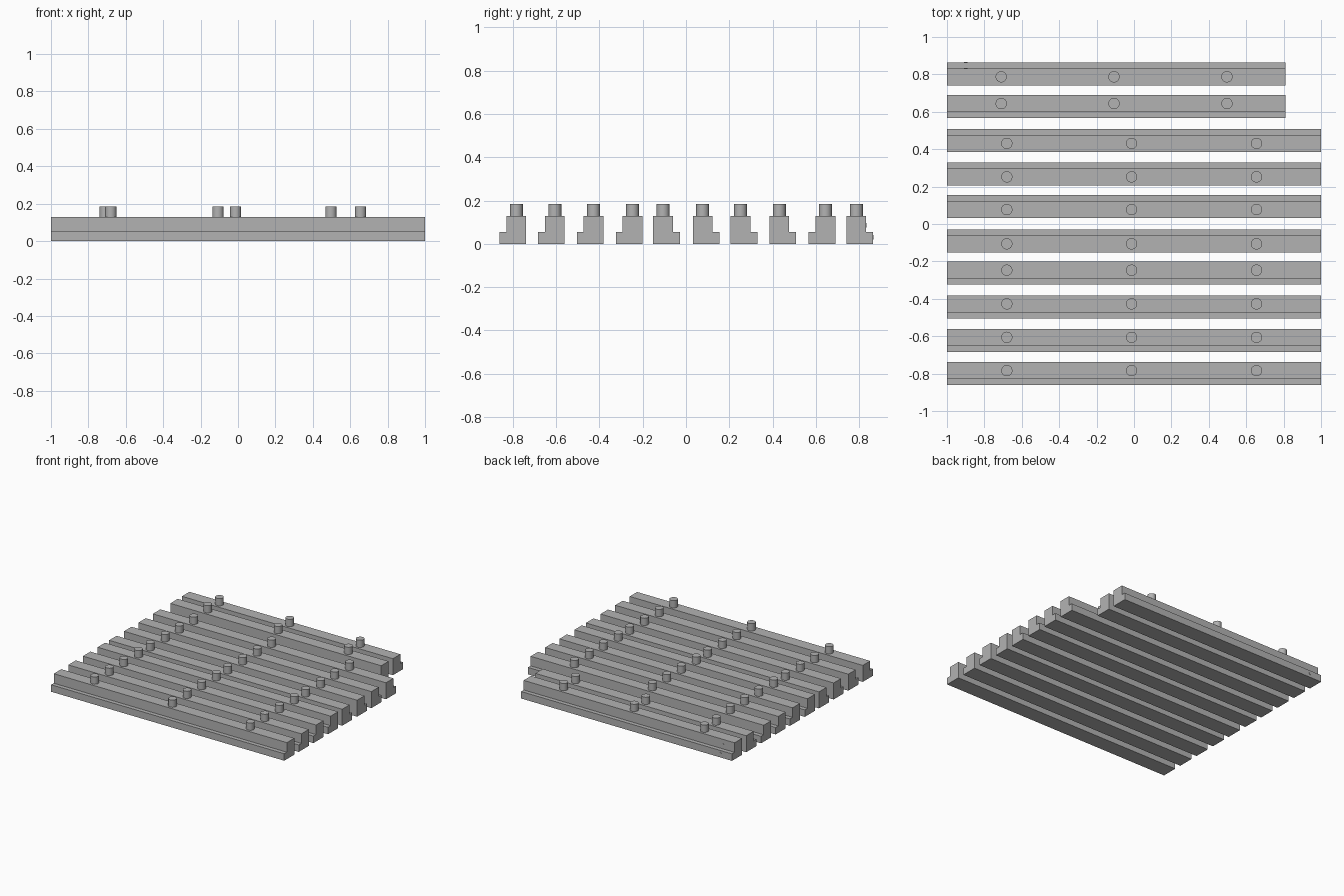
import bpy, bmesh, math

cube = bpy.data.objects.get("Cube")
if cube:
    bpy.data.objects.remove(cube, do_unlink=True)

grey = bpy.data.materials.new("plain_grey")
grey.use_nodes = True
colour = (0.45, 0.45, 0.45, 1)
grey.diffuse_color = colour
grey.node_tree.nodes["Principled BSDF"].inputs["Base Color"].default_value = colour

LEFT_END, WIDTH, LIP = -1.0, 0.123, 0.032
LIP_TOP, BAR_TOP, PIN_TOP, PIN_R = 0.054, 0.128, 0.184, 0.03


def add_bar(name, y_mid, side, right_end):
    """L-profile bar; side is the y direction of the low lip."""
    h = WIDTH / 2
    profile = [(-h, 0), (h, 0), (h, LIP_TOP), (h - LIP, LIP_TOP),
               (h - LIP, BAR_TOP), (-h, BAR_TOP)]
    bm = bmesh.new()
    face = bm.faces.new([bm.verts.new((LEFT_END, y_mid + side * y, z))
                         for y, z in profile])
    ext = bmesh.ops.extrude_face_region(bm, geom=[face])
    verts = [v for v in ext["geom"] if isinstance(v, bmesh.types.BMVert)]
    bmesh.ops.translate(bm, verts=verts, vec=(right_end - LEFT_END, 0, 0))
    bmesh.ops.recalc_face_normals(bm, faces=bm.faces)
    mesh = bpy.data.meshes.new(name)
    bm.to_mesh(mesh)
    bm.free()
    mesh.materials.append(grey)
    bpy.context.collection.objects.link(bpy.data.objects.new(name, mesh))


def add_cylinder(name, radius, depth, location, rotation=(0, 0, 0)):
    bpy.ops.mesh.primitive_cylinder_add(vertices=32, radius=radius, depth=depth,
                                        location=location, rotation=rotation)
    obj = bpy.context.object
    obj.name = name
    obj.data.materials.append(grey)
    bpy.ops.object.shade_smooth_by_angle(angle=math.radians(40))


# Bars from front to back: centre y, lip direction
long_pins, short_pins = (-0.68, -0.013, 0.655), (-0.71, -0.107, 0.497)
bars = [(-0.8, -1), (-0.622, -1), (-0.443, -1), (-0.263, -1), (-0.09, 1),
        (0.093, 1), (0.268, 1), (0.447, 1), (0.628, -1), (0.803, 1)]
for i, (y, side) in enumerate(bars, 1):
    short = i > 8
    add_bar(f"bar_{i}", y, side, 0.81 if short else 1.0)
    # Pins stand on the middle of the raised part
    for j, x in enumerate(short_pins if short else long_pins, 1):
        add_cylinder(f"pin_{i}_{j}", PIN_R, PIN_TOP - BAR_TOP + 0.004,
                     (x, y - side * LIP / 2, (PIN_TOP + BAR_TOP - 0.004) / 2))

# Two tiny fixings at the end of the rear bar
back = bars[-1][0] + WIDTH / 2
for name, y, z in (("lower_fixing", back, 0.03), ("upper_fixing", back - LIP, 0.085)):
    add_cylinder(name, 0.01, 0.004, (-0.9, y, z), (math.pi / 2, 0, 0))
